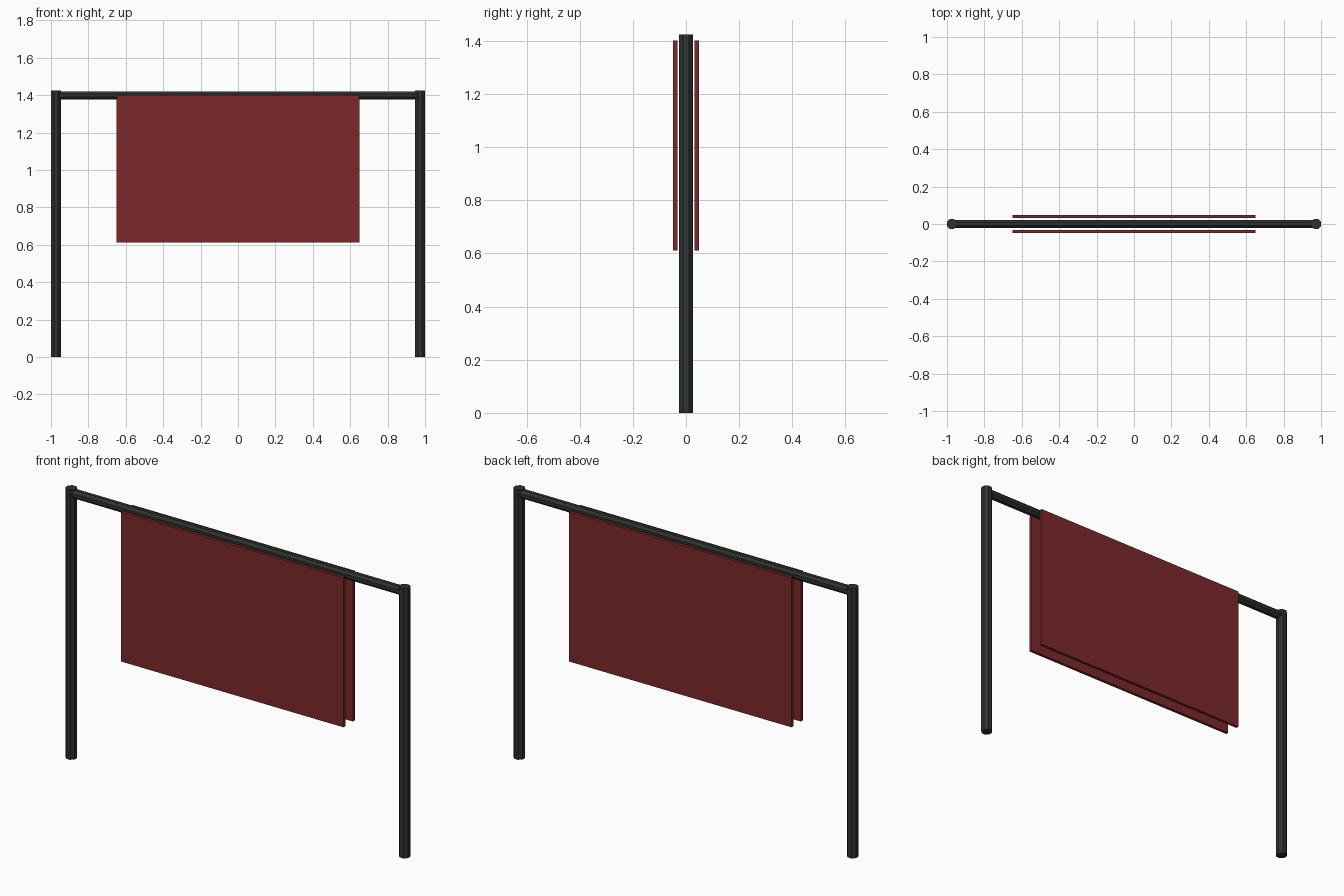
import bpy, math

if "Cube" in bpy.data.objects:
    bpy.data.objects.remove(bpy.data.objects["Cube"])

def material(name, col):
    m = bpy.data.materials.new(name)
    m.diffuse_color = (*col, 1)
    m.use_nodes = True
    m.node_tree.nodes["Principled BSDF"].inputs["Base Color"].default_value = m.diffuse_color
    return m

metal = material("dark_metal", (0.027, 0.033, 0.029))
cloth = material("red_cloth", (0.2, 0.022, 0.022))

def tube(name, r, length, loc, rot=(0, 0, 0), sides=8):
    bpy.ops.mesh.primitive_cylinder_add(vertices=sides, radius=r, depth=length, location=loc, rotation=rot)
    o = bpy.context.object
    # turn the section so flats face the axes
    for v in o.data.vertices:
        x, y = v.co.x, v.co.y
        a = math.pi / sides
        v.co.x, v.co.y = x * math.cos(a) - y * math.sin(a), x * math.sin(a) + y * math.cos(a)
    o.name = name
    o.data.materials.append(metal)

# Upright posts
for side, s in (("left", -1), ("right", 1)):
    tube(side + "_post", 0.0287, 1.424, (s * 0.9735, 0, 0.712))

# Top rail
tube("top_rail", 0.0235, 1.947, (0, 0, 1.398), (0, math.pi / 2, 0))

# Hanging cloth panels, front and back
for side, s in (("front", -1), ("back", 1)):
    bpy.ops.mesh.primitive_cube_add(size=1, location=(0, s * 0.04, 1.006))
    o = bpy.context.object
    o.name = side + "_cloth"
    o.scale = (1.298, 0.016, 0.79)
    o.data.materials.append(cloth)
